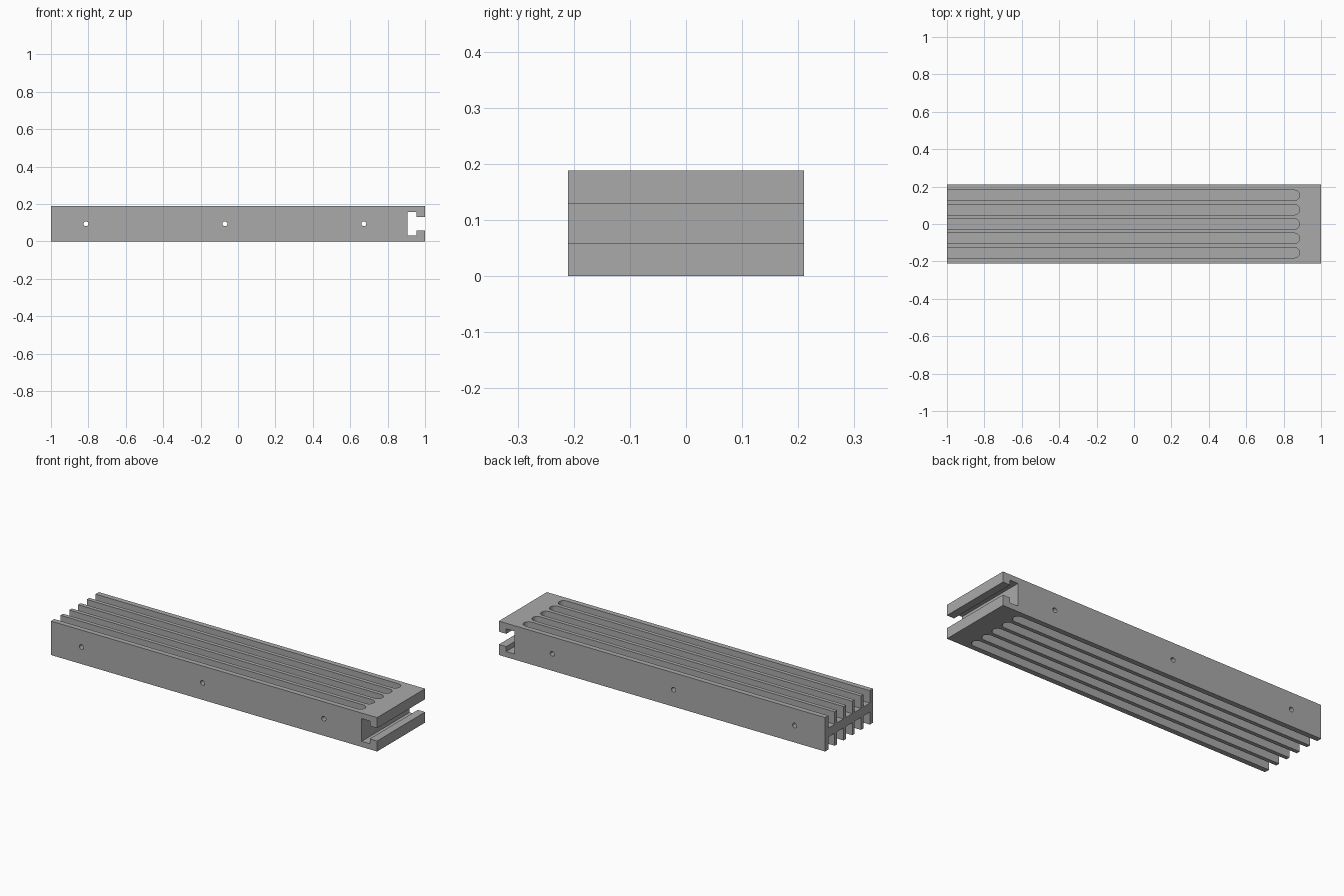
import bpy, bmesh, math
from mathutils import Matrix, Vector

if "Cube" in bpy.data.objects:
    bpy.data.objects.remove(bpy.data.objects["Cube"])

HALF_W = 0.21      # half width in y
HEIGHT = 0.188
MID = HEIGHT / 2
WEB = 0.05         # thickness of the central web between the grooves
PITCH = 0.0767     # groove spacing
R = 0.0275         # groove half width
GROOVE_END = 0.885

grey = bpy.data.materials.new("aluminium_grey")
grey.diffuse_color = (0.4, 0.4, 0.4, 1)
grey.use_nodes = True
grey.node_tree.nodes["Principled BSDF"].inputs["Base Color"].default_value = grey.diffuse_color


def prism(bm, points, offset):
    """Extrude a closed outline of 3D points along an offset."""
    face = bm.faces.new([bm.verts.new(p) for p in points])
    top = bmesh.ops.extrude_face_region(bm, geom=[face])
    verts = [v for v in top["geom"] if isinstance(v, bmesh.types.BMVert)]
    bmesh.ops.translate(bm, verts=verts, vec=Vector(offset))


def make_object(name, bm):
    bmesh.ops.recalc_face_normals(bm, faces=bm.faces[:])
    mesh = bpy.data.meshes.new(name)
    bm.to_mesh(mesh)
    bm.free()
    mesh.materials.append(grey)
    obj = bpy.data.objects.new(name, mesh)
    bpy.context.collection.objects.link(obj)
    return obj


# Body: side profile with a T-slot in the right end, extruded across y
upper = [(1, 0.0355), (0.955, 0.0355), (0.955, 0.063), (0.905, 0.063)]
profile = [(-1, 0), (1, 0)]
profile += [(x, MID - dz) for x, dz in upper]
profile += [(x, MID + dz) for x, dz in reversed(upper)]
profile += [(1, HEIGHT), (-1, HEIGHT)]
bm = bmesh.new()
prism(bm, [(x, -HALF_W, z) for x, z in profile], (0, 2 * HALF_W, 0))
body = make_object("heatsink_body", bm)

# Groove cutters: round-ended slots, five above and five below the web
bm = bmesh.new()
for i in range(-2, 3):
    y0 = i * PITCH
    outline = [(-1.1, y0 - R)]
    for k in range(17):
        a = -math.pi / 2 + math.pi * k / 16
        outline.append((GROOVE_END - R + R * math.cos(a), y0 + R * math.sin(a)))
    outline.append((-1.1, y0 + R))
    for side in (1, -1):
        prism(bm, [(x, y, MID + side * WEB / 2) for x, y in outline],
              (0, 0, side * 0.2))
grooves = make_object("groove_cutter", bm)

# Cross holes running through the web
bm = bmesh.new()
for x in (-0.813, -0.07, 0.673):
    bmesh.ops.create_cone(
        bm, cap_ends=True, segments=24, radius1=0.013, radius2=0.013, depth=0.6,
        matrix=Matrix.Translation((x, 0, MID)) @ Matrix.Rotation(math.pi / 2, 4, 'X'))
holes = make_object("hole_cutter", bm)

# Cut everything and discard the cutters
bpy.context.view_layer.objects.active = body
body.select_set(True)
for cutter in (grooves, holes):
    cutter.hide_render = True
    mod = body.modifiers.new("cut", 'BOOLEAN')
    mod.operation = 'DIFFERENCE'
    mod.solver = 'EXACT'
    mod.object = cutter
    bpy.ops.object.modifier_apply(modifier=mod.name)
    bpy.data.objects.remove(cutter)

# Smooth the rounded groove ends and holes, keep edges sharp
bpy.ops.object.shade_smooth_by_angle(angle=math.radians(30))
